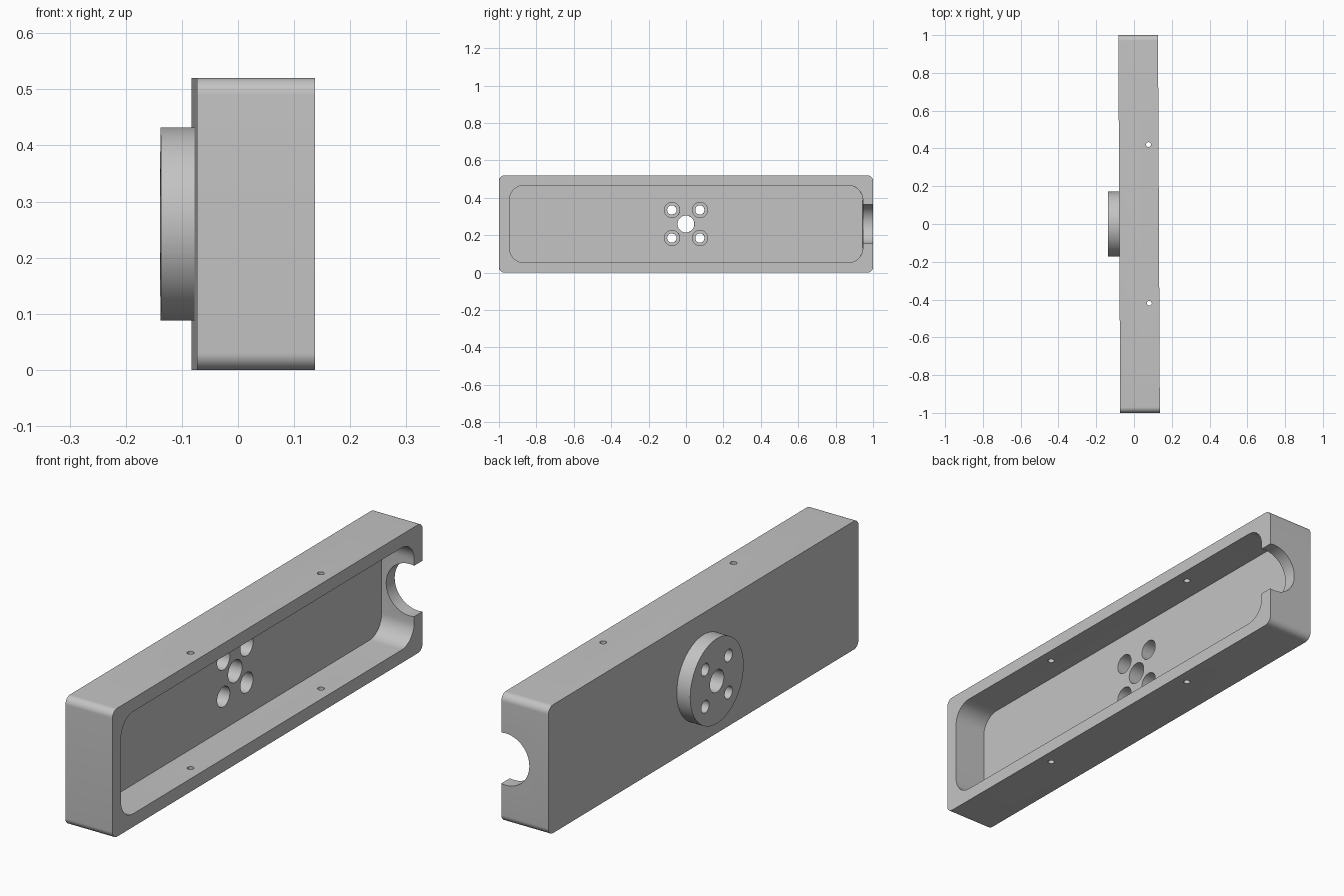
import bpy, bmesh
from math import pi, cos, sin
from mathutils import Matrix, Vector

cube = bpy.data.objects.get("Cube")
if cube:
    bpy.data.objects.remove(cube)

FRONT, BACK, FLOOR = 0.132, -0.078, -0.013   # open face, rear face, pocket floor
HUB_END = -0.138
MID_Z = 0.26

grey = bpy.data.materials.new("machined grey")
grey.use_nodes = True
colour = (0.55, 0.55, 0.55, 1)
grey.diffuse_color = colour
grey.node_tree.nodes["Principled BSDF"].inputs["Base Color"].default_value = colour


def finish(name, bm):
    bmesh.ops.recalc_face_normals(bm, faces=bm.faces)
    mesh = bpy.data.meshes.new(name)
    bm.to_mesh(mesh)
    bm.free()
    mesh.materials.append(grey)
    obj = bpy.data.objects.new(name, mesh)
    bpy.context.collection.objects.link(obj)
    return obj


def rounded_block(name, x0, x1, half_y, half_z, radius, steps=12):
    """Rounded rectangle in the y-z plane, extruded along x."""
    bm = bmesh.new()
    verts = []
    for i, (sy, sz) in enumerate([(1, 1), (-1, 1), (-1, -1), (1, -1)]):
        for k in range(steps + 1):
            a = (i + k / steps) * pi / 2
            verts.append(bm.verts.new((x0, sy * (half_y - radius) + radius * cos(a),
                                       MID_Z + sz * (half_z - radius) + radius * sin(a))))
    face = bm.faces.new(verts)
    extruded = bmesh.ops.extrude_face_region(bm, geom=[face])["geom"]
    bmesh.ops.translate(bm, vec=(x1 - x0, 0, 0),
                        verts=[v for v in extruded if isinstance(v, bmesh.types.BMVert)])
    return finish(name, bm)


def rod(name, start, end, radius, segments=48):
    """Cylinder between two points."""
    start, end = Vector(start), Vector(end)
    axis = end - start
    turn = axis.to_track_quat('Z', 'Y').to_matrix().to_4x4()
    bm = bmesh.new()
    bmesh.ops.create_cone(bm, cap_ends=True, segments=segments, radius1=radius, radius2=radius,
                          depth=axis.length, matrix=Matrix.Translation((start + end) / 2) @ turn)
    return finish(name, bm)


def combine(target, tool, operation='DIFFERENCE'):
    mod = target.modifiers.new("combine", 'BOOLEAN')
    mod.operation, mod.solver, mod.object = operation, 'EXACT', tool
    bpy.context.view_layer.objects.active = target
    bpy.ops.object.modifier_apply(modifier=mod.name)
    bpy.data.objects.remove(tool)


# Long housing with a round hub on its rear face
housing = rounded_block("housing", BACK, FRONT, 1.0, 0.26, 0.03)
hub = rod("hub", (HUB_END, 0, MID_Z), (BACK + 0.03, 0, MID_Z), 0.172, 96)
combine(housing, hub, 'UNION')

# Open pocket
combine(housing, rounded_block("pocket_cutter", FLOOR, FRONT + 0.1, 0.945, 0.207, 0.08))

# Round cable notch through one end wall
combine(housing, rod("notch_cutter", (0.112, 0.9, MID_Z), (0.112, 1.1, MID_Z), 0.105, 64))

# Shaft bore and four counterbored bolt holes
combine(housing, rod("bore_cutter", (-0.2, 0, MID_Z), (0.1, 0, MID_Z), 0.045))
for y in (-0.075, 0.075):
    for z in (MID_Z - 0.075, MID_Z + 0.075):
        combine(housing, rod("bolt_cutter", (-0.2, y, z), (0.1, y, z), 0.025))
        combine(housing, rod("counterbore_cutter", (-0.09, y, z), (0.1, y, z), 0.041))

# Small screw holes through the top and bottom walls
for y in (-0.42, 0.42):
    combine(housing, rod("screw_cutter", (0.079, y, -0.1), (0.079, y, 0.7), 0.013, 24))

# Slight turn about the vertical, and sharp-edged smooth shading
housing.rotation_euler.z = 0.005
bpy.ops.object.select_all(action='DESELECT')
housing.select_set(True)
bpy.context.view_layer.objects.active = housing
bpy.ops.object.shade_smooth_by_angle(angle=pi / 6)
